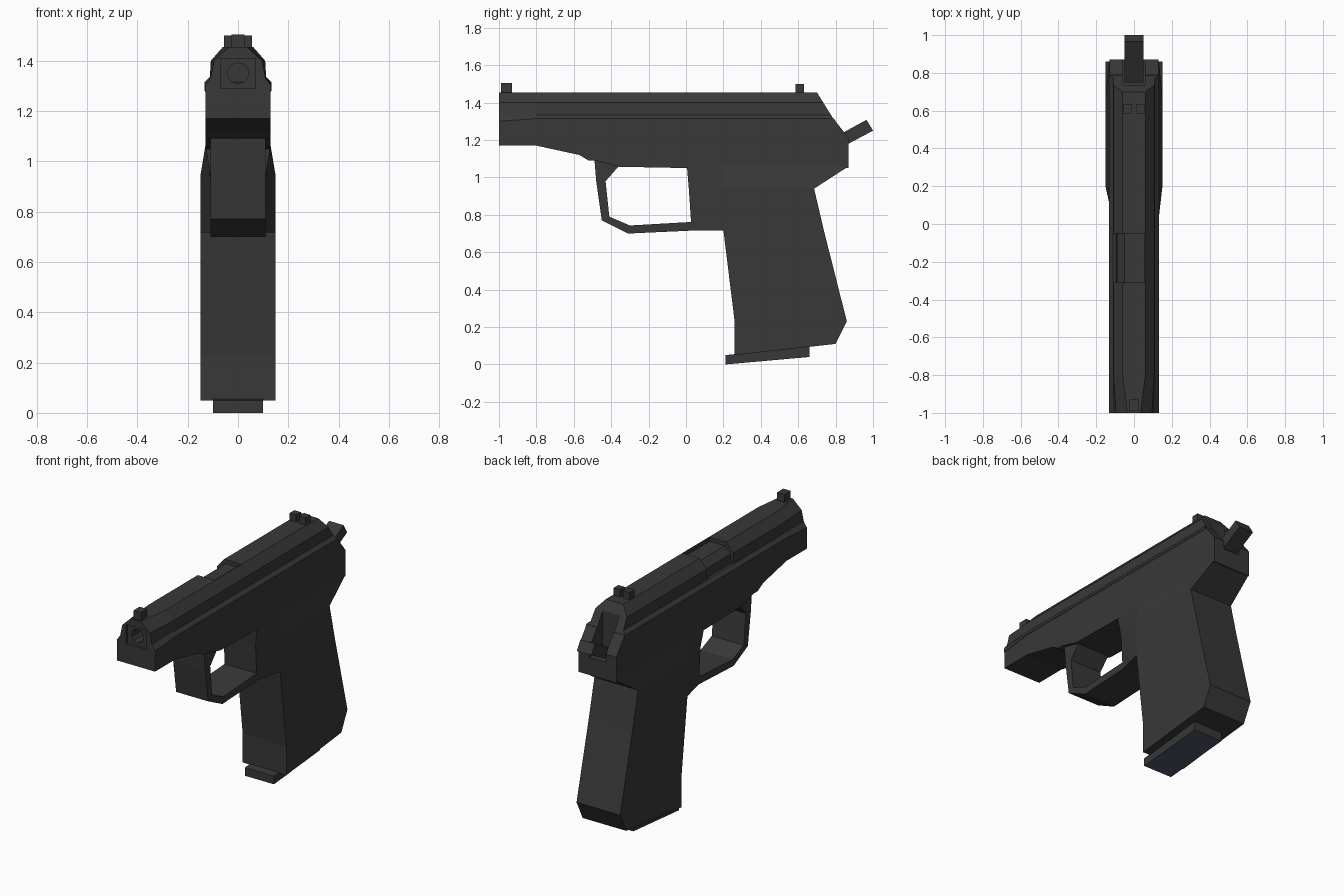
import bpy, bmesh, math
from mathutils import Matrix

old = bpy.data.objects.get("Cube")
if old:
    bpy.data.objects.remove(old, do_unlink=True)


def material(name, rgb):
    m = bpy.data.materials.new(name)
    m.use_nodes = True
    m.diffuse_color = (*rgb, 1)
    m.node_tree.nodes["Principled BSDF"].inputs["Base Color"].default_value = (*rgb, 1)
    return m


GUNMETAL = material("dark grey metal", (0.04, 0.04, 0.04))
BLUED = material("blued plate", (0.067, 0.086, 0.12))


def finish(name, bm):
    bmesh.ops.recalc_face_normals(bm, faces=bm.faces)
    mesh = bpy.data.meshes.new(name)
    bm.to_mesh(mesh)
    bm.free()
    mesh.materials.append(GUNMETAL)
    ob = bpy.data.objects.new(name, mesh)
    bpy.context.collection.objects.link(ob)
    return ob


def loft(name, rings):
    """Skin a list of closed rings and cap both ends."""
    bm = bmesh.new()
    loops = [[bm.verts.new(p) for p in ring] for ring in rings]
    for a, b in zip(loops, loops[1:]):
        for i in range(len(a)):
            j = (i + 1) % len(a)
            bm.faces.new((a[i], a[j], b[j], b[i]))
    bm.faces.new(loops[0])
    bm.faces.new(loops[-1])
    return finish(name, bm)


def plate(name, outline, half, centre=0):
    """Extrude a side outline of (y, z) points across the width."""
    return loft(name, [[(centre + s * half, y, z) for y, z in outline] for s in (-1, 1)])


def box(name, x0, x1, y0, y1, z0, z1):
    return plate(name, [(y0, z0), (y1, z0), (y1, z1), (y0, z1)], (x1 - x0) / 2, (x0 + x1) / 2)


def cut(target, cutter):
    mod = target.modifiers.new("cut", "BOOLEAN")
    mod.operation, mod.solver, mod.object = "DIFFERENCE", "EXACT", cutter
    graph = bpy.context.evaluated_depsgraph_get()
    mesh = bpy.data.meshes.new_from_object(target.evaluated_get(graph))
    target.modifiers.clear()
    target.data = mesh


def discard(*cutters):
    for c in cutters:
        bpy.data.objects.remove(c, do_unlink=True)


# Slide: half sections mirrored, tapered muzzle, sloped back
def section(half, y_of):
    full = half + [(-x, z) for x, z in reversed(half)]
    return [(x, y_of(z), z) for x, z in full]


body = [(0.06, 1.455), (0.108, 1.40), (0.112, 1.335), (0.133, 1.315), (0.133, 1.30)]
muzzle = [(0.035, 1.455), (0.095, 1.40), (0.11, 1.33), (0.132, 1.30), (0.132, 1.275)]
slide = loft("slide", [
    section(muzzle, lambda z: -1.0),
    section(body, lambda z: -0.8),
    section(body, lambda z: 0.70 + (1.455 - z) * 0.62),
])

# Frame below the slide
frame = plate("frame", [
    (-1, 1.17), (-0.8, 1.17), (-0.57, 1.12), (-0.52, 1.09), (-0.48, 1.09), (-0.36, 1.057),
    (0.01, 1.05), (0.87, 1.05), (0.87, 1.21), (0.80, 1.30), (0.79, 1.315),
    (-0.8, 1.315), (-1, 1.28)], 0.13)

# Muzzle recess and bore
recess = box("recess_cutter", -0.07, 0.07, -1.1, -0.985, 1.29, 1.41)
bm = bmesh.new()
bmesh.ops.create_cone(bm, cap_ends=True, segments=10, radius1=0.042, radius2=0.042, depth=0.4,
                      matrix=Matrix.Translation((0, -1, 1.35)) @ Matrix.Rotation(math.pi / 2, 4, "X"))
bore = finish("bore_cutter", bm)

# Ejection port on one side of the top
port_shape = [(0.055, 1.55), (0.055, 1.43), (-0.05, 1.43), (-0.09, 1.39),
              (-0.096, 1.335), (-0.2, 1.335), (-0.2, 1.55)]
port = loft("port_cutter", [[(x, y, z) for x, z in port_shape] for y in (-0.31, -0.05)])

# Slot for the hammer
slot = box("slot_cutter", -0.058, 0.058, 0.735, 1.1, 1.16, 1.6)
for c in (recess, bore, port, slot):
    cut(slide, c)
cut(frame, slot)
discard(recess, bore, port, slot)

# Hammer
plate("hammer", [(0.75, 1.12), (0.84, 1.165), (1.0, 1.25), (0.965, 1.308), (0.75, 1.19)], 0.05)

# Sights
box("front_sight", -0.025, 0.025, -0.99, -0.93, 1.44, 1.505)
for side, s in (("left", 1), ("right", -1)):
    xs = sorted((s * 0.01, s * 0.055))
    box("rear_sight_" + side, *xs, 0.585, 0.632, 1.44, 1.50)

# Trigger guard
plate("trigger_guard", [
    (-0.49, 1.10), (-0.48, 0.98), (-0.45, 0.77), (-0.31, 0.70), (0.06, 0.717),
    (0.06, 0.762), (0.03, 0.762), (-0.30, 0.743), (-0.41, 0.79), (-0.43, 0.98),
    (-0.36, 1.06), (-0.36, 1.10)], 0.11)


# Grip: rows with a narrow front edge that widens towards the back
def row(front, back, narrow, wide, step):
    (y0, z0), (y1, z1) = front, back
    ym = y0 + step
    zm = z0 + (z1 - z0) * step / (y1 - y0)
    half = [(narrow, y0, z0), (wide, ym, zm), (wide, y1, z1)]
    return half + [(-x, y, z) for x, y, z in reversed(half)]


loft("grip_upper", [
    row((0.005, 1.06), (0.87, 1.06), 0.128, 0.13, 0.19),
    row((0.015, 0.94), (0.685, 0.94), 0.11, 0.15, 0.18),
    row((0.03, 0.717), (0.737, 0.717), 0.11, 0.15, 0.17),
])
loft("grip_lower", [
    [(s * 0.15, y, z) for s, y, z in ((1, a, za), (1, b, zb), (-1, b, zb), (-1, a, za))]
    for a, za, b, zb in ((0.20, 0.717, 0.737, 0.717), (0.26, 0.23, 0.86, 0.23),
                         (0.26, 0.05, 0.80, 0.11))
])

# Magazine base with a blued underside
base = plate("magazine_base", [(0.21, 0), (0.66, 0.04), (0.66, 0.095), (0.21, 0.05)], 0.10)
base.data.materials.append(BLUED)
for f in base.data.polygons:
    if f.normal.z < -0.9:
        f.material_index = 1
